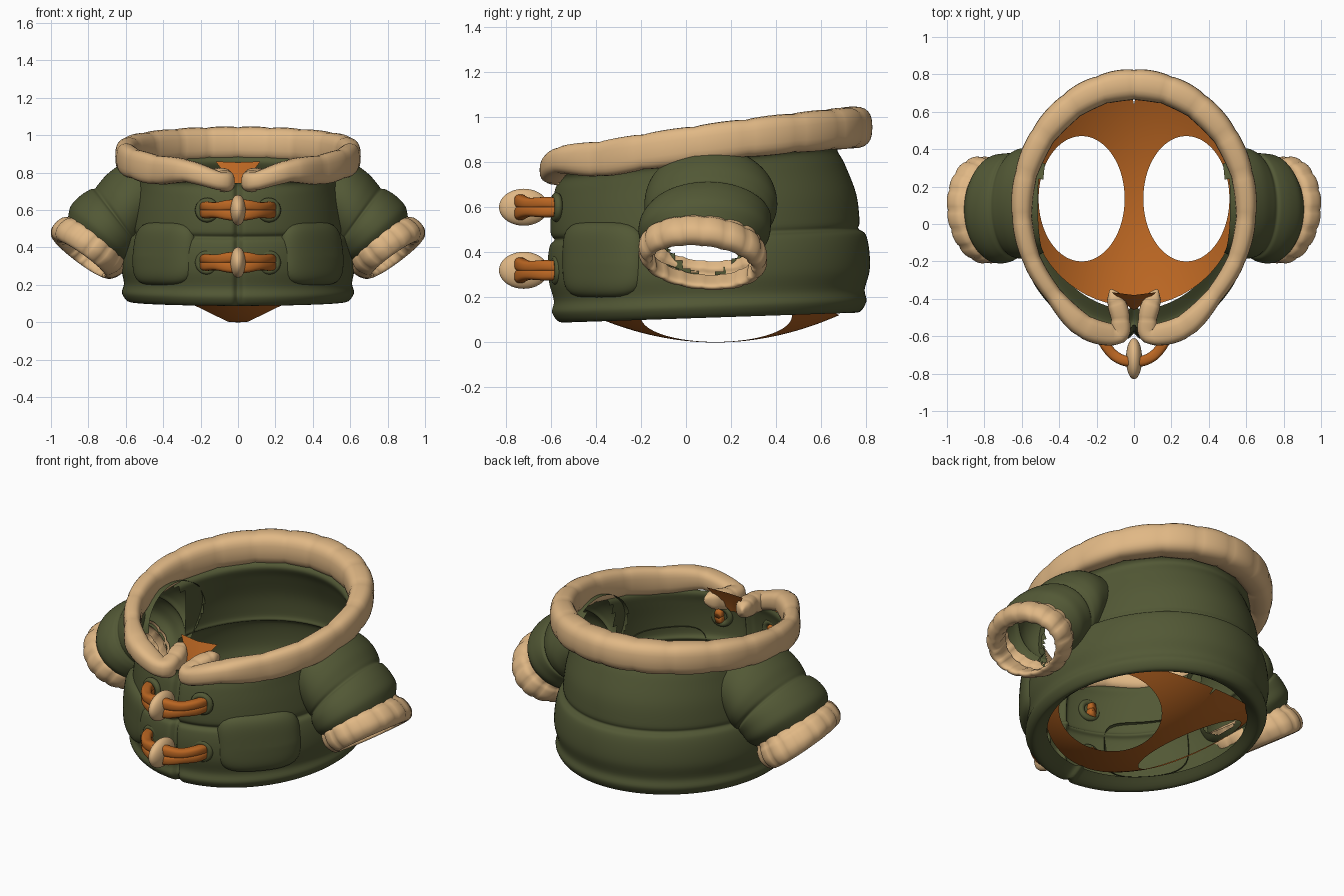
import bpy, bmesh
from math import sin, cos, pi, sqrt, exp, copysign
from mathutils import Vector

if "Cube" in bpy.data.objects:
    bpy.data.objects.remove(bpy.data.objects["Cube"], do_unlink=True)


def material(name, rgb):
    m = bpy.data.materials.new(name)
    m.use_nodes = True
    m.diffuse_color = (*rgb, 1)
    bsdf = m.node_tree.nodes["Principled BSDF"]
    bsdf.inputs["Base Color"].default_value = (*rgb, 1)
    bsdf.inputs["Roughness"].default_value = 0.8
    return m


GREEN = material("olive cloth", (0.085, 0.098, 0.036))
TAN = material("tan fleece", (0.75, 0.48, 0.235))
ORANGE = material("orange lining", (0.49, 0.132, 0.016))


def spline(keys, k):
    """Smooth interpolation through a list of number tuples."""
    i = min(int(k), len(keys) - 2)
    f = k - i
    a, b, c, d = (keys[min(max(i + j, 0), len(keys) - 1)] for j in (-1, 0, 1, 2))
    return [q + 0.5 * f * (r - p + f * (2*p - 5*q + 4*r - s + f * (3*(q - r) + s - p)))
            for p, q, r, s in zip(a, b, c, d)]


def samples(keys, steps):
    n = (len(keys) - 1) * steps
    return [spline(keys, i / steps) for i in range(n + 1)]


def loft(name, rows, mat, closed=True, caps=False, drop=None):
    """Skin rows of points; drop(centre) removes faces."""
    bm = bmesh.new()
    grid = [[bm.verts.new(p) for p in row] for row in rows]
    n = len(grid[0])
    for r0, r1 in zip(grid, grid[1:]):
        for j in range(n if closed else n - 1):
            k = (j + 1) % n
            bm.faces.new((r0[j], r0[k], r1[k], r1[j]))
    if caps:
        bm.faces.new(grid[0])
        bm.faces.new(grid[-1])
    if drop:
        gone = [f for f in bm.faces if drop(f.calc_center_median())]
        bmesh.ops.delete(bm, geom=gone, context='FACES')
    bmesh.ops.remove_doubles(bm, verts=bm.verts, dist=1e-5)
    bmesh.ops.recalc_face_normals(bm, faces=bm.faces)
    mesh = bpy.data.meshes.new(name)
    bm.to_mesh(mesh)
    bm.free()
    mesh.shade_smooth()
    mesh.materials.append(mat)
    ob = bpy.data.objects.new(name, mesh)
    bpy.context.collection.objects.link(ob)
    return ob


def soft(v):
    """Squares off a circle slightly."""
    return copysign(abs(v) ** 0.75, v)


def tube(name, path, mat, steps, scallop=0.0):
    """Sweep an upright soft oval along path keys (x, y, z, side radius, height radius)."""
    pts = samples(path, steps)
    rows = []
    for i, p in enumerate(pts):
        a, b = pts[max(i - 1, 0)], pts[min(i + 1, len(pts) - 1)]
        side = Vector((b[1] - a[1], a[0] - b[0], 0)).normalized()
        c = Vector(p[:3])
        g = 1 - scallop * (1 - abs(sin(i * pi / 8)) ** 0.5)
        if scallop:
            end = min(i, len(pts) - 1 - i)
            g *= sqrt(min(1, (end + 0.3) / 5))
        rows.append([c + side * (p[3] * g * soft(cos(u))) + Vector((0, 0, p[4] * g * soft(sin(u))))
                     for u in (2 * pi * j / 24 for j in range(24))])
    return loft(name, rows, mat, caps=True)


# Padded body: z front, z back, y front, y back, half width
BODY = [(.135, .17, -.46, .68, .52), (.088, .132, -.55, .76, .58), (.13, .18, -.595, .80, .62),
        (.185, .235, -.588, .793, .61), (.27, .32, -.61, .815, .625), (.36, .41, -.615, .813, .62),
        (.43, .48, -.605, .797, .602), (.455, .505, -.585, .765, .578), (.485, .54, -.602, .77, .582),
        (.58, .66, -.60, .755, .57), (.67, .79, -.585, .705, .552), (.72, .86, -.567, .67, .55),
        (.745, .895, -.57, .70, .58)]


def body_row(r):
    zf, zb, yf, yb, hx = r
    row = []
    for j in range(160):
        u = 2 * pi * j / 160
        t = u - 0.6 * sin(u)
        x, w = hx * sin(t), (1 - cos(t)) / 2
        groove = 0.03 * exp(-(x / 0.018) ** 2) if cos(t) > 0 else 0
        row.append((x, yf + (yb - yf) * w + groove, zf + (zb - zf) * w))
    return row


def in_armhole(c):
    return abs(c.x) > 0.35 and ((c.y - .09) / .2) ** 2 + ((c.z - .575) / .275) ** 2 < 1


loft("jacket_body", [body_row(r) for r in samples(BODY, 5)], GREEN, drop=in_armhole)


# Sleeves and cuffs: outer x, z, inner x, z, half depth, centre y
SLEEVE = [(.47, .87, .42, .50, .25, .11), (.60, .855, .48, .45, .285, .11), (.69, .80, .50, .42, .295, .11),
          (.745, .74, .515, .40, .285, .105), (.765, .715, .52, .39, .27, .10),
          (.79, .71, .525, .385, .283, .095), (.845, .675, .535, .37, .292, .085),
          (.895, .62, .565, .335, .288, .08), (.91, .55, .60, .315, .25, .075)]
CUFF = [(.875, .60, .575, .36, .25, .08), (.905, .565, .60, .33, .262, .078),
        (.95, .555, .598, .30, .28, .075), (.995, .51, .62, .26, .288, .075),
        (.997, .46, .67, .235, .27, .075), (.96, .43, .705, .24, .24, .07),
        (.915, .45, .70, .262, .225, .07), (.87, .53, .63, .30, .235, .07)]


def sleeve_rows(keys, s, scallop, lean):
    rows = []
    for ox, oz, ix, iz, hy, cy in samples(keys, 5):
        row = []
        for j in range(96):
            a = 2 * pi * j / 96
            g = 1 - scallop * (1 - abs(sin(8 * a)) ** 0.5)
            h, k = cos(a) * g / 2, lean * sin(a)
            row.append((s * ((ox + ix) / 2 + (ox - ix) * h + 0.59 * k), cy + hy * g * sin(a),
                        (oz + iz) / 2 + (oz - iz) * h - 0.81 * k))
        rows.append(row)
    return rows


def inside_body(c):
    hx = 0.575 - 0.15 * max(0, c.z - 0.4)
    return (c.x / hx) ** 2 + ((c.y - .1) / .66) ** 2 < 1


# Pockets: padded rounded squares wrapped on the body
def pocket_rows(s):
    rows = []
    for i in range(15):
        r = sin(i / 14 * pi / 2)
        lift = 0.055 * sqrt(max(0, 1 - r ** 5)) - 0.02
        row = []
        for j in range(48):
            a = 2 * pi * j / 48
            q = r / (abs(cos(a)) ** 4 + abs(sin(a)) ** 4) ** 0.25
            t, z = 0.765 + 0.365 * q * cos(a), 0.367 + 0.168 * q * sin(a)
            hx = 0.62 - 0.12 * max(0, z - 0.35) + lift
            row.append((s * hx * sin(t), 0.105 - (0.705 + lift) * cos(t), z))
        rows.append(row)
    return rows


for side, s in (("left", 1), ("right", -1)):
    loft(side + "_sleeve", sleeve_rows(SLEEVE, s, 0, 0), GREEN, drop=inside_body)
    loft(side + "_cuff", sleeve_rows(CUFF, s, 0.035, 0.025), TAN)
    loft(side + "_pocket", pocket_rows(s), GREEN)

# Fleece collar: a ring open at the front with ends folded inwards
half = [(.125, -.35, .785, .02, .035), (.095, -.42, .772, .05, .055), (.073, -.51, .758, .052, .058),
        (.095, -.59, .755, .058, .053), (.27, -.545, .808, .065, .063)]
for t in (0.8, 1.15, 1.5, 1.85, 2.2, 2.55, 2.85):
    w = (1 - cos(t)) / 2
    half.append((.6 * sin(t), -.58 + 1.325 * w, .78 + .24 * w - .066 * w * w,
                 .048 + .035 * w * w, .078 + .015 * w))
back = [(0, .745, .955, .085, .093)]
tube("fleece_collar", half + back + [(-p[0], *p[1:]) for p in reversed(half)], TAN, 8, 0.07)


# Lining floor with two leg openings
def floor_point(x, y, s):
    return (s * x, y, 0.1 * ((y - .13) / .5) ** 2 + 0.9 * x * x)


def floor_rows(s):
    rows = [[] for _ in range(9)]
    for j in range(120):
        a = 2 * pi * j / 120
        dx, dy = cos(a) * .23, sin(a) * .335
        lo, hi = 1.0, 4.0
        for _ in range(30):
            m = (lo + hi) / 2
            x, y = .28 + dx * m, .135 + dy * m
            ok = x > 0 and (x / .56) ** 2 + ((y - .12) / .56) ** 2 < 1
            lo, hi = (m, hi) if ok else (lo, m)
        for i, row in enumerate(rows):
            k = 1 + (lo - 1) * i / 8
            row.append(floor_point(.28 + dx * k, .135 + dy * k, s))
    return rows


for side, s in (("left", 1), ("right", -1)):
    loft(side + "_lining_floor", floor_rows(s), ORANGE)

# Lining flap in the neck opening
loft("neck_flap", [[(-.12, -.365, .86), (0, -.38, .855), (.12, -.365, .86)],
                   [(-.06, -.41, .78), (0, -.43, .78), (.06, -.41, .78)],
                   [(-.02, -.45, .71), (0, -.46, .71), (.02, -.45, .71)]], ORANGE, closed=False)

# Toggles with paired cords and eyelets
for label, z in (("upper", 0.6), ("lower", 0.32)):
    bpy.ops.mesh.primitive_uv_sphere_add(segments=28, ring_count=18, location=(0, -.72, z))
    ob = bpy.context.object
    ob.name = label + "_toggle"
    ob.scale = (.043, .11, .082)
    ob.data.shade_smooth()
    ob.data.materials.append(TAN)
    for side, s in (("left", 1), ("right", -1)):
        for strand, d in (("top", .016), ("bottom", -.016)):
            path = [(s * .18, -.55, z + d, .028, .026), (s * .165, -.625, z + d * 1.2, .028, .026),
                    (s * .115, -.695, z + d, .028, .026), (s * .055, -.73, z + d * 1.5, .028, .03),
                    (0, -.735, z + d * 1.8, .028, .03)]
            tube(f"{label}_{side}_{strand}_cord", path, ORANGE, 5)
        bpy.ops.mesh.primitive_torus_add(major_segments=28, minor_segments=10, major_radius=.048,
                                         minor_radius=.018, location=(s * .165, -.575, z),
                                         rotation=(pi / 2, 0, s * .2))
        ob = bpy.context.object
        ob.name = f"{label}_{side}_eyelet"
        ob.data.shade_smooth()
        ob.data.materials.append(GREEN)
